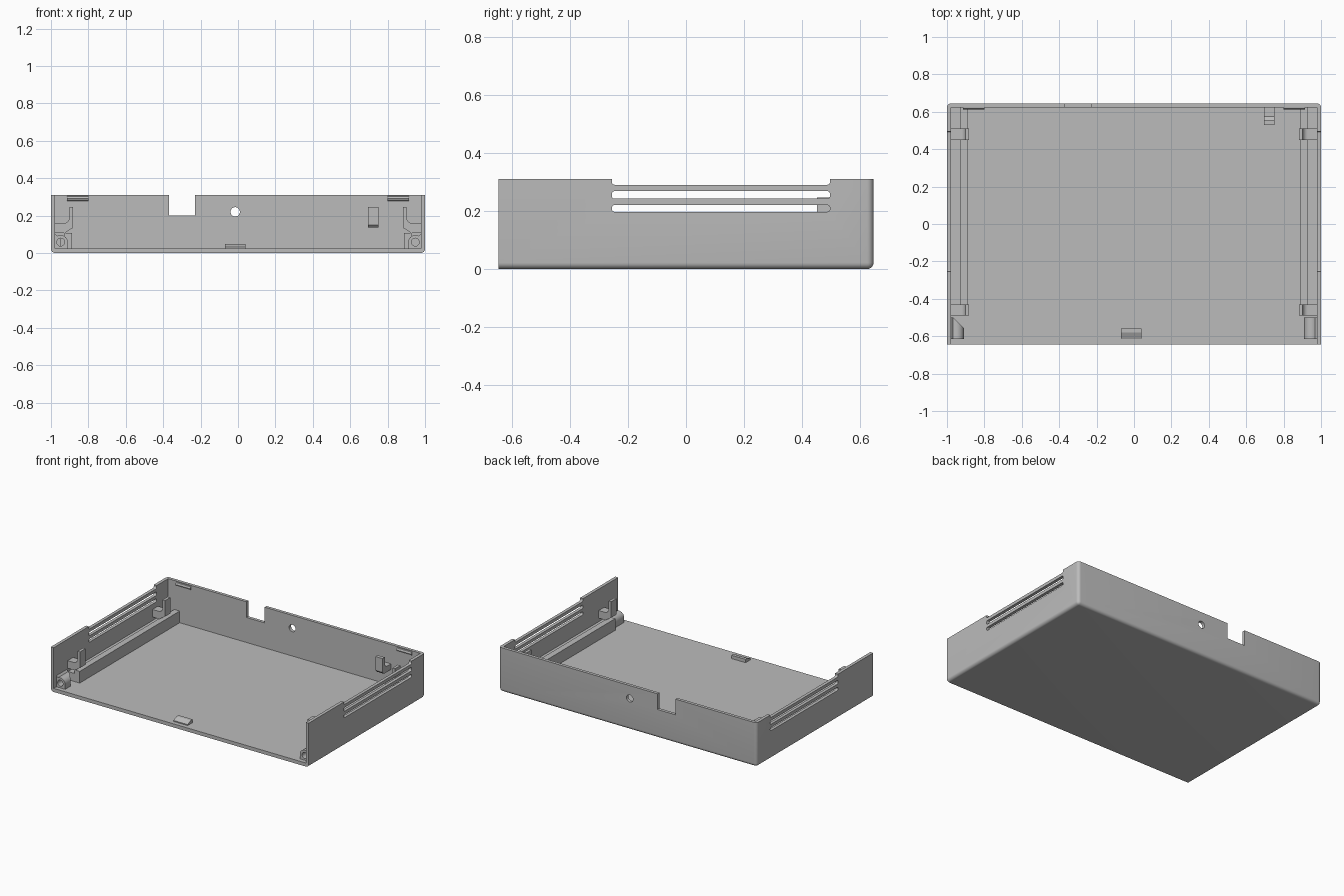
import bpy
import bmesh
from math import pi, cos, sin

if "Cube" in bpy.data.objects:
    bpy.data.objects.remove(bpy.data.objects["Cube"], do_unlink=True)

# Single grey plastic
GREY = (0.5, 0.5, 0.5, 1)
plastic = bpy.data.materials.new("grey plastic")
plastic.use_nodes = True
plastic.diffuse_color = GREY
plastic.node_tree.nodes["Principled BSDF"].inputs["Base Color"].default_value = GREY

HALF_Y, HEIGHT, WALL, FLOOR = 0.645, 0.31, 0.022, 0.025


def finish(name, bm):
    bmesh.ops.recalc_face_normals(bm, faces=bm.faces)
    mesh = bpy.data.meshes.new(name)
    bm.to_mesh(mesh)
    bm.free()
    obj = bpy.data.objects.new(name, mesh)
    mesh.materials.append(plastic)
    bpy.context.collection.objects.link(obj)
    return obj


def box_mesh(x, y, z):
    bm = bmesh.new()
    bmesh.ops.create_cube(bm, size=1)
    for v in bm.verts:
        v.co = [r[0] if c < 0 else r[1] for c, r in zip(v.co, (x, y, z))]
    return bm


def box(name, x, y, z):
    return finish(name, box_mesh(x, y, z))


def prism(name, profile, axis, start, end):
    """Extrude a profile along x (points are y,z), y (x,z) or z (x,y)."""
    bm = bmesh.new()

    def place(p, t):
        return {"x": (t, *p), "y": (p[0], t, p[1]), "z": (*p, t)}[axis]

    a = [bm.verts.new(place(p, start)) for p in profile]
    b = [bm.verts.new(place(p, end)) for p in profile]
    bm.faces.new(a)
    bm.faces.new(b)
    for i in range(len(a)):
        j = (i + 1) % len(a)
        bm.faces.new((a[i], a[j], b[j], b[i]))
    return finish(name, bm)


def arc(cx, cy, r, a0, a1, n=8):
    steps = [a0 + (a1 - a0) * i / n for i in range(n + 1)]
    return [(cx + r * cos(a), cy + r * sin(a)) for a in steps]


def circle(cx, cy, r, n=32):
    return arc(cx, cy, r, 0, 2 * pi * (n - 1) / n, n - 1)


def cut(target, cutters):
    for c in cutters:
        mod = target.modifiers.new(c.name, "BOOLEAN")
        mod.operation, mod.solver, mod.object = "DIFFERENCE", "EXACT", c
    bpy.context.view_layer.objects.active = target
    for mod in list(target.modifiers):
        bpy.ops.object.modifier_apply(modifier=mod.name)
    for c in cutters:
        bpy.data.objects.remove(c, do_unlink=True)


def smooth(obj):
    bpy.ops.object.select_all(action="DESELECT")
    obj.select_set(True)
    bpy.context.view_layer.objects.active = obj
    bpy.ops.object.shade_smooth_by_angle(angle=0.5)


# Outer shell, rounded on the base and rear corners, open at the front and top
bm = box_mesh((-1, 1), (-HALF_Y, HALF_Y), (0, HEIGHT))
rounded = []
for e in bm.edges:
    mid = (e.verts[0].co + e.verts[1].co) / 2
    base = mid.z < 0.01 and mid.y > -0.6
    rear_corner = mid.y > 0.6 and abs(mid.x) > 0.9
    if base or rear_corner:
        rounded.append(e)
bmesh.ops.bevel(bm, geom=rounded, offset=0.022, segments=6, profile=0.5, affect="EDGES")
shell = finish("tray_shell", bm)

cutters = [
    box("cavity", (WALL - 1, 1 - WALL), (-1, HALF_Y - WALL), (FLOOR, 1)),
    box("port_notch", (-0.37, -0.23), (0.5, 1), (0.2, 1)),
    prism("cable_hole", circle(-0.015, 0.22, 0.025), "y", 0.5, 1),
]
# Ventilation slots through both side walls
for low, high in ((0.197, 0.22), (0.242, 0.268), (0.29, 0.4)):
    r = 0.009
    profile = (arc(-0.255 + r, low + r, r, pi, 1.5 * pi) + arc(0.495 - r, low + r, r, 1.5 * pi, 2 * pi)
               + arc(0.495 - r, high - r, r, 0, pi / 2) + arc(-0.255 + r, high - r, r, pi / 2, pi))
    cutters.append(prism("vent_slot", profile, "x", -1.2, 1.2))
cut(shell, cutters)
smooth(shell)

# Fittings repeated on each side
for s, side in ((-1, "right"), (1, "left")):
    def flip(points):
        return [(s * x, z) for x, z in points]

    # Long support rail with a raised inner lip
    rail = flip([(0.985, 0.02), (0.888, 0.02), (0.888, 0.107), (0.93, 0.107),
                 (0.93, 0.082), (0.985, 0.082)])
    prism(side + "_rail", rail, "y", -0.485, 0.63)

    # Curved upright clips growing out of the wall
    clip = flip([(0.985, 0.107), (0.925, 0.107), (0.882, 0.135), (0.882, 0.247), (0.902, 0.247)]
                + arc(0.93, 0.188, 0.028, pi, 1.5 * pi) + [(0.985, 0.16)])
    for end, y in (("front", -0.46), ("rear", 0.48)):
        smooth(prism(f"{side}_{end}_clip", clip, "y", y - 0.03, y + 0.03))

    # Screw boss at the open front
    boss_profile = flip([(0.985, 0.02), (0.91, 0.02)]
                        + arc(0.948, 0.058, 0.038, pi, pi / 3) + [(0.985, 0.11)])
    boss = prism(side + "_screw_boss", boss_profile, "y", -0.615, -0.5)
    bosscuts = [prism("screw_hole", circle(s * 0.948, 0.058, 0.021), "y", -0.7, -0.52)]
    if s < 0:
        bosscuts.append(prism("boss_taper", flip([(0.975, -0.49), (0.9, -0.49), (0.9, -0.565)]),
                              "z", 0, 0.2))
    cut(boss, bosscuts)
    smooth(boss)

    # Lid latch ridge near the top of the rear wall
    ridge = [(0.63, 0.275), (0.617, 0.28), (0.612, 0.29), (0.617, 0.302), (0.63, 0.306)]
    prism(side + "_latch_ridge", ridge, "x", s * 0.8, s * 0.915)

# Hook on the rear wall
hook = [(0.63, 0.135), (0.545, 0.135), (0.53, 0.15), (0.53, 0.247), (0.555, 0.247),
        (0.555, 0.19), (0.575, 0.175), (0.63, 0.175)]
prism("rear_hook", hook, "x", 0.695, 0.75)

# Catch on the floor by the front edge
catch = [(-0.615, 0.02), (-0.615, 0.032), (-0.58, 0.048), (-0.56, 0.048), (-0.56, 0.02)]
prism("floor_catch", catch, "x", -0.07, 0.04)
